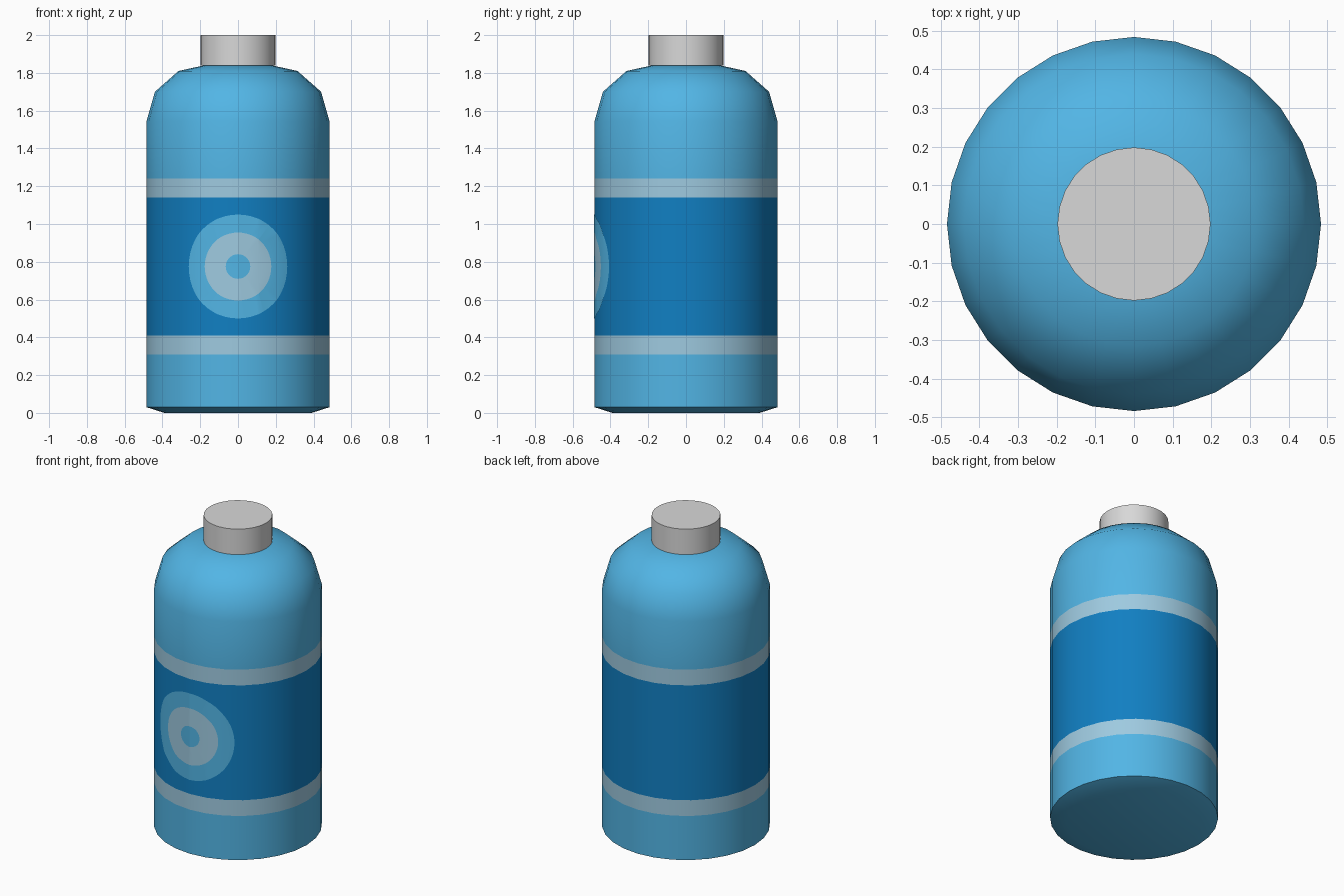
import bpy, bmesh, math

if "Cube" in bpy.data.objects:
    bpy.data.objects.remove(bpy.data.objects["Cube"])

SIDES = 28
R = 0.484


def material(name, rgb):
    def lin(c):
        c /= 255
        return c / 12.92 if c <= 0.04045 else ((c + 0.055) / 1.055) ** 2.4
    m = bpy.data.materials.new(name)
    m.diffuse_color = (*[lin(c) for c in rgb], 1)
    m.use_nodes = True
    m.node_tree.nodes["Principled BSDF"].inputs["Base Color"].default_value = m.diffuse_color
    return m


light = material("light blue", (82, 181, 229))
dark = material("deep blue", (17, 127, 194))
pale = material("pale stripe", (158, 202, 224))
grey = material("cap grey", (216, 216, 216))


def finish(name, bm, mats, angle):
    me = bpy.data.meshes.new(name)
    bm.to_mesh(me)
    bm.free()
    for m in mats:
        me.materials.append(m)
    ob = bpy.data.objects.new(name, me)
    bpy.context.collection.objects.link(ob)
    bpy.ops.object.select_all(action='DESELECT')
    ob.select_set(True)
    bpy.context.view_layer.objects.active = ob
    bpy.ops.object.shade_smooth_by_angle(angle=math.radians(angle))
    return ob


def corner(k, r):
    # polygon corner k, counted rightwards from the front centre
    a = -math.pi / 2 + 2 * math.pi * k / SIDES
    return r * math.cos(a), r * math.sin(a)


def lathe(profile):
    bm = bmesh.new()
    rings = [[bm.verts.new((*corner(k, r), z)) for k in range(SIDES)]
             for r, z in profile]
    for lo, hi in zip(rings, rings[1:]):
        for k in range(SIDES):
            n = (k + 1) % SIDES
            bm.faces.new((lo[k], lo[n], hi[n], hi[k]))
    bm.faces.new(rings[0][::-1])
    bm.faces.new(rings[-1])
    return bm


# bottle body with horizontal label bands
bm = lathe([(0.39, 0.0), (R, 0.03), (R, 0.31), (R, 0.41), (R, 1.14),
            (R, 1.24), (R, 1.545), (0.44, 1.70), (0.315, 1.81), (0.17, 1.842)])
for f in bm.faces:
    z = f.calc_center_median().z
    if 0.41 < z < 1.14:
        f.material_index = 1
    elif 0.31 < z < 1.24:
        f.material_index = 2
finish("bottle_body", bm, [light, dark, pale], 40)

# cap
finish("bottle_cap", lathe([(0.198, 1.838), (0.198, 2.0)]), [grey], 40)

# round target emblem: flat rings, cut at the facet edges, wrapped on the front
bm = bmesh.new()
SEG = 48
CZ = 0.775
radii = [0.065, 0.18, 0.275]
rings = [[bm.verts.new((r * math.cos(2 * math.pi * i / SEG), 0,
                        r * math.sin(2 * math.pi * i / SEG)))
          for i in range(SEG)] for r in radii]
bm.faces.new(rings[0])
for j in range(2):
    for i in range(SEG):
        n = (i + 1) % SEG
        f = bm.faces.new((rings[j][i], rings[j + 1][i], rings[j + 1][n], rings[j][n]))
        f.material_index = 1 - j
width = 2 * R * math.sin(math.pi / SIDES)
for k in range(-3, 4):
    bmesh.ops.bisect_plane(bm, geom=bm.verts[:] + bm.edges[:] + bm.faces[:],
                           plane_co=(k * width, 0, 0), plane_no=(1, 0, 0))
for v in bm.verts:
    s = v.co.x / width
    k = math.floor(s)
    t = s - k
    (x0, y0), (x1, y1) = corner(k, R + 0.003), corner(k + 1, R + 0.003)
    v.co = (x0 + (x1 - x0) * t, y0 + (y1 - y0) * t, v.co.z + CZ)
bm.normal_update()
flip = [f for f in bm.faces if f.normal.y > 0]
bmesh.ops.reverse_faces(bm, faces=flip)
finish("target_emblem", bm, [light, pale], 40)
